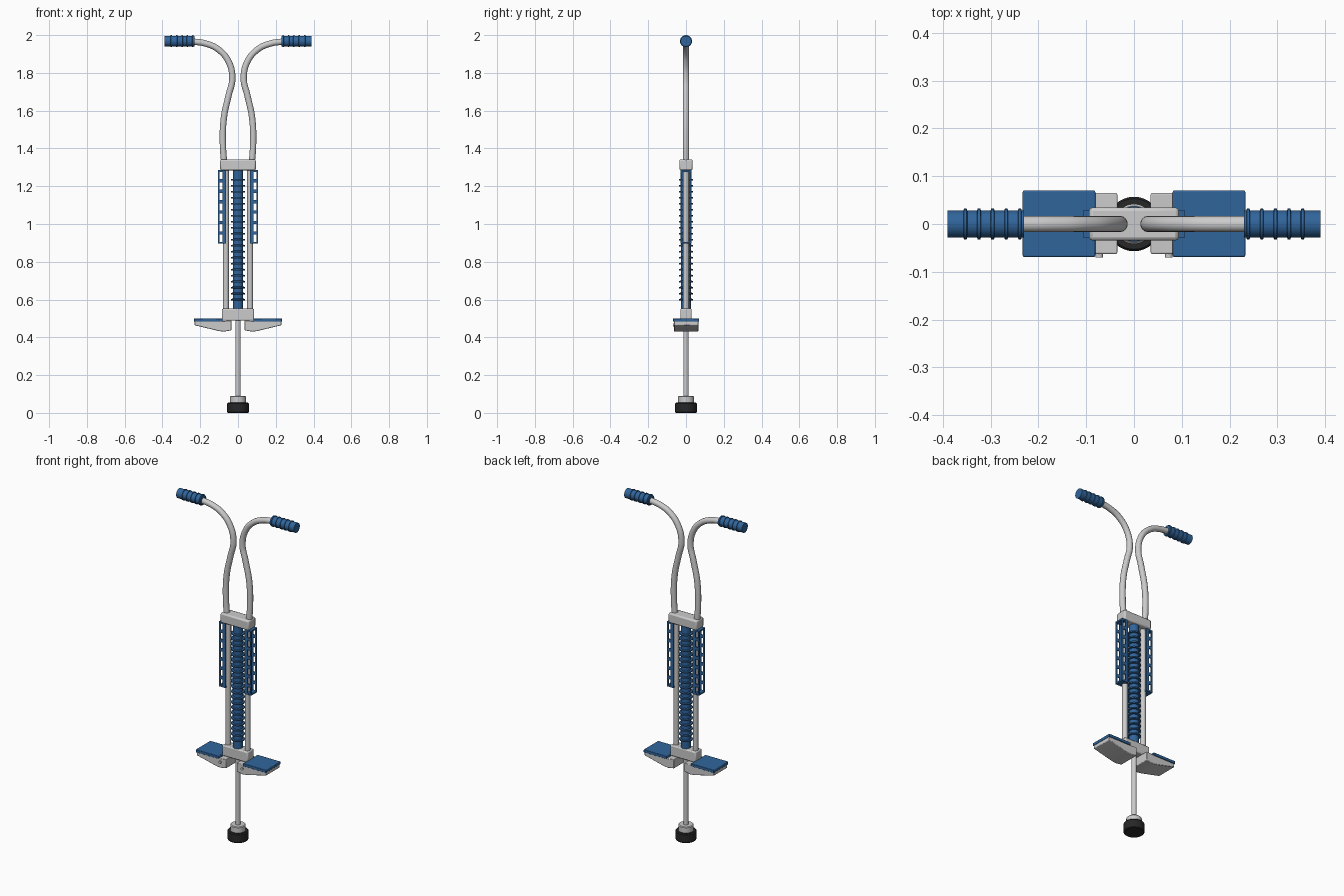
import bpy, bmesh, math
from mathutils import Matrix

if "Cube" in bpy.data.objects:
    bpy.data.objects.remove(bpy.data.objects["Cube"])


def mat(name, col):
    m = bpy.data.materials.new(name)
    m.diffuse_color = (*col, 1)
    m.use_nodes = True
    m.node_tree.nodes["Principled BSDF"].inputs["Base Color"].default_value = m.diffuse_color
    return m


BLUE = mat("blue_plastic", (0.03, 0.13, 0.33))
BLACK = mat("black_rubber", (0.02, 0.02, 0.022))


def finish(bm, name, m=None, bevel=0, smooth=True):
    bmesh.ops.recalc_face_normals(bm, faces=bm.faces)
    me = bpy.data.meshes.new(name)
    bm.to_mesh(me)
    bm.free()
    ob = bpy.data.objects.new(name, me)
    bpy.context.collection.objects.link(ob)
    if m:
        me.materials.append(m)
    if bevel:
        b = ob.modifiers.new("bevel", 'BEVEL')
        b.width, b.segments = bevel, 2
        b.limit_method = 'ANGLE'
    if smooth:
        bpy.ops.object.select_all(action='DESELECT')
        bpy.context.view_layer.objects.active = ob
        ob.select_set(True)
        bpy.ops.object.shade_smooth_by_angle(angle=math.radians(35))
    return ob


def add_box(bm, x0, x1, y0, y1, z0, z1):
    M = Matrix.Translation(((x0 + x1) / 2, (y0 + y1) / 2, (z0 + z1) / 2))
    bmesh.ops.create_cube(bm, size=1, matrix=M @ Matrix.Diagonal((x1 - x0, y1 - y0, z1 - z0, 1)))


def box(name, dims, m=None, bevel=0):
    bm = bmesh.new()
    add_box(bm, *dims)
    return finish(bm, name, m, bevel)


def lathe(name, profile, m=None, matrix=Matrix(), n=32):
    # profile of (radius, height) pairs, capped at both ends
    bm = bmesh.new()
    rings = [[bm.verts.new((r * math.cos(2 * math.pi * i / n), r * math.sin(2 * math.pi * i / n), h))
              for i in range(n)] for r, h in profile]
    for a, b in zip(rings, rings[1:]):
        for i in range(n):
            j = (i + 1) % n
            bm.faces.new((a[i], a[j], b[j], b[i]))
    bm.faces.new(rings[0])
    bm.faces.new(rings[-1])
    bm.transform(matrix)
    return finish(bm, name, m)


def extrude_y(name, pts, y0, y1, m=None, bevel=0):
    # outline in x, z pushed from y0 to y1
    bm = bmesh.new()
    f = bm.faces.new([bm.verts.new((x, y0, z)) for x, z in pts])
    g = bmesh.ops.extrude_face_region(bm, geom=[f])
    bmesh.ops.translate(bm, verts=[v for v in g['geom'] if isinstance(v, bmesh.types.BMVert)],
                        vec=(0, y1 - y0, 0))
    return finish(bm, name, m, bevel)


def ribbed(start, end, r, rib_r, ribs, w):
    p = [(r, start)]
    for z in ribs:
        p += [(r, z - w), (rib_r, z - w * 0.7), (rib_r, z + w * 0.7), (r, z + w)]
    return p + [(r, end)]


# foot, pole and spring cover
lathe("rubber_foot", [(0.054, 0), (0.057, 0.004), (0.057, 0.05), (0.053, 0.055)], BLACK)
lathe("foot_collar", [(0.042, 0.054), (0.042, 0.086), (0.038, 0.09)])
lathe("pole", [(0.0145, 0.08), (0.0145, 0.56)])
lathe("spring_cover", ribbed(0.55, 1.287, 0.027, 0.037,
                             [0.6 + 0.0317 * i for i in range(21)], 0.005), BLUE)

# brackets holding the frame
box("lower_bracket", (-0.085, 0.085, -0.03, 0.03, 0.488, 0.552), None, 0.006)
box("upper_bracket", (-0.094, 0.094, -0.035, 0.035, 1.284, 1.342), None, 0.008)

for s, side in ((1, "right"), (-1, "left")):
    # frame tube
    lathe(side + "_frame_tube", [(0.0155, 0.54), (0.0155, 1.3)],
          None, Matrix.Translation((s * 0.064, 0, 0)), 24)

    # slotted guard: front and back ladders joined by end walls
    bm = bmesh.new()
    lo, hi, holes = 0.897, 1.285, 7
    step = (hi - lo) / holes
    for y in (-0.028, 0.022):
        for xa, xb in ((0.064, 0.083), (0.098, 0.107)):
            x = sorted((s * xa, s * xb))
            add_box(bm, *x, y, y + 0.006, lo, hi)
        for i in range(holes + 1):
            z = lo + step * i
            x = sorted((s * 0.083, s * 0.098))
            add_box(bm, *x, y, y + 0.006, max(lo, z - 0.009), min(hi, z + 0.009))
    x = sorted((s * 0.064, s * 0.107))
    add_box(bm, *x, -0.022, 0.022, lo, lo + 0.009)
    add_box(bm, *x, -0.022, 0.022, hi - 0.009, hi)
    finish(bm, side + "_guard", BLUE)

    # pedal wedge, tread and hinge bolt
    extrude_y(side + "_pedal", [(s * x, z) for x, z in (
        (0.035, 0.49), (0.035, 0.437), (0.075, 0.43), (0.1, 0.433),
        (0.23, 0.464), (0.23, 0.486), (0.08, 0.486))], -0.063, 0.065, None, 0.003)
    box(side + "_pedal_tread", (*sorted((s * 0.081, s * 0.233)), -0.069, 0.07, 0.483, 0.5), BLUE, 0.003)
    lathe(side + "_pedal_bolt", [(0.008, 0.0), (0.008, 0.008)], None,
          Matrix.Translation((s * 0.073, -0.062, 0.465)) @ Matrix.Rotation(math.pi / 2, 4, 'X'), 16)

    # bent handlebar
    pts = [(0.073, 1.32), (0.08, 1.42), (0.075, 1.56), (0.05, 1.68), (0.03, 1.77),
           (0.05, 1.86), (0.105, 1.925), (0.17, 1.955), (0.25, 1.967)]
    cu = bpy.data.curves.new(side + "_handlebar", 'CURVE')
    cu.dimensions = '3D'
    cu.bevel_depth, cu.bevel_resolution, cu.resolution_u = 0.017, 5, 8
    cu.use_fill_caps = True
    sp = cu.splines.new('BEZIER')
    sp.bezier_points.add(len(pts) - 1)
    for b, (x, z) in zip(sp.bezier_points, pts):
        b.co = (s * x, 0, z)
        b.handle_left_type = b.handle_right_type = 'AUTO'
    bpy.context.collection.objects.link(bpy.data.objects.new(side + "_handlebar", cu))

    # ribbed grip
    lathe(side + "_grip", ribbed(0.23, 0.39, 0.0285, 0.032,
                                 [0.239 + 0.0285 * i for i in range(5)], 0.004), BLUE,
          Matrix.Translation((0, 0, 1.968)) @ Matrix.Rotation(s * math.pi / 2, 4, 'Y'))
